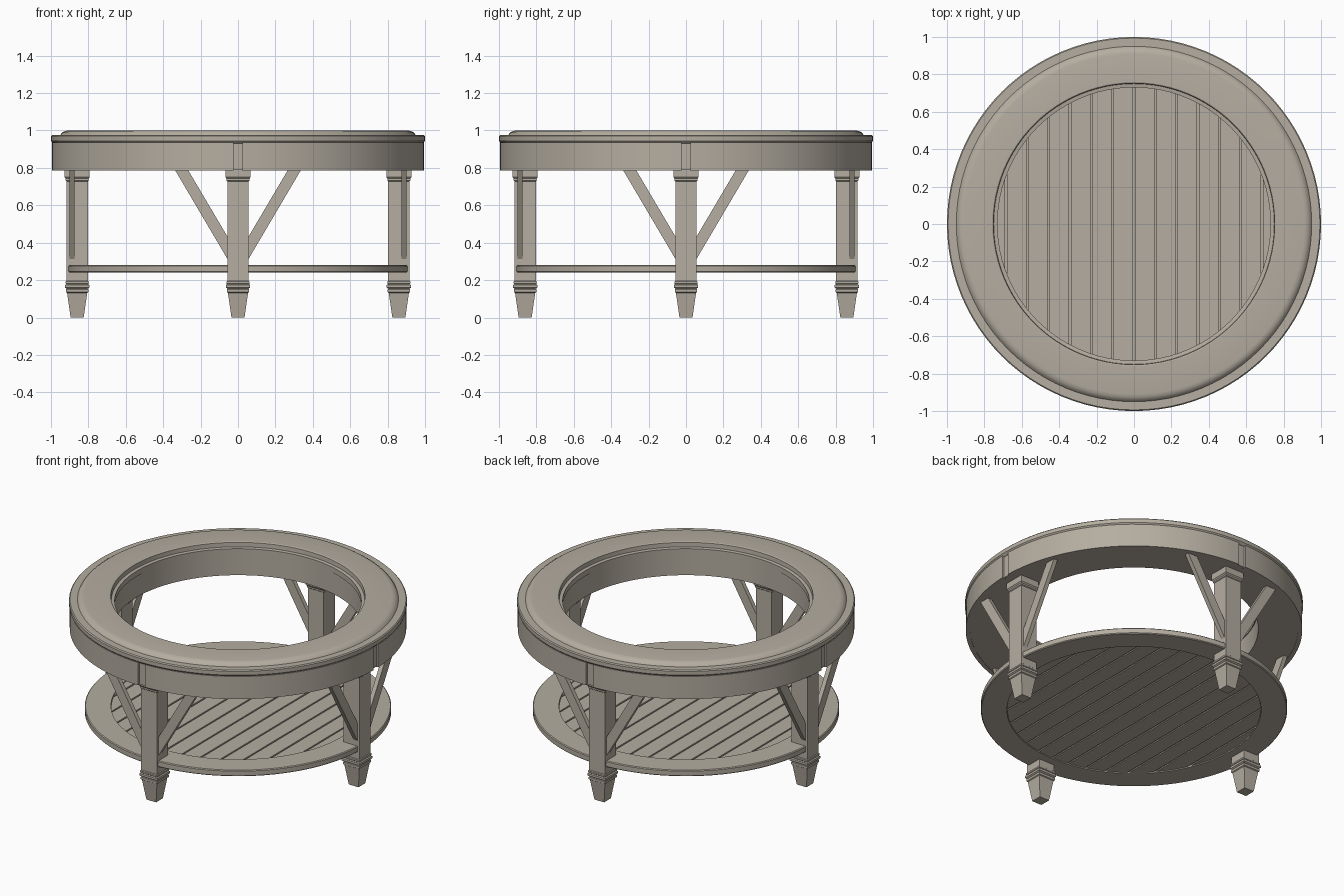
import bpy, bmesh, math
from mathutils import Matrix

cube = bpy.data.objects.get("Cube")
if cube:
    bpy.data.objects.remove(cube, do_unlink=True)

# One painted-wood colour
wood = bpy.data.materials.new("greige_painted_wood")
wood.use_nodes = True
COLOR = (0.46, 0.42, 0.355, 1)
wood.diffuse_color = COLOR
bsdf = next(n for n in wood.node_tree.nodes if n.type == 'BSDF_PRINCIPLED')
bsdf.inputs["Base Color"].default_value = COLOR
bsdf.inputs["Roughness"].default_value = 0.6


def finish(name, bm, smooth=False):
    bmesh.ops.recalc_face_normals(bm, faces=bm.faces)
    mesh = bpy.data.meshes.new(name)
    bm.to_mesh(mesh)
    bm.free()
    mesh.materials.append(wood)
    obj = bpy.data.objects.new(name, mesh)
    bpy.context.collection.objects.link(obj)
    if smooth:
        bpy.ops.object.select_all(action='DESELECT')
        obj.select_set(True)
        bpy.context.view_layer.objects.active = obj
        bpy.ops.object.shade_smooth_by_angle(angle=math.radians(25))
    return obj


def lathe(name, profile, start=0.0, sweep=math.tau, steps=96):
    """Sweep a closed (radius, z) profile round z; partial sweeps get end caps."""
    bm = bmesh.new()
    full = sweep >= math.tau
    count = steps if full else steps + 1
    rings = []
    for i in range(count):
        a = start + sweep * i / steps
        rings.append([bm.verts.new((r * math.cos(a), r * math.sin(a), z)) for r, z in profile])
    n = len(profile)
    for i in range(steps):
        p, q = rings[i], rings[(i + 1) % count]
        for j in range(n):
            k = (j + 1) % n
            bm.faces.new((p[j], q[j], q[k], p[k]))
    if not full:
        bm.faces.new(rings[0])
        bm.faces.new(rings[-1])
    return finish(name, bm, True)


def extrude_outline(bm, outline, depth):
    """Fill an outline of 3D points and extrude it along a vector."""
    face = bm.faces.new([bm.verts.new(p) for p in outline])
    res = bmesh.ops.extrude_face_region(bm, geom=[face], use_keep_orig=True)
    moved = [v for v in res["geom"] if isinstance(v, bmesh.types.BMVert)]
    bmesh.ops.translate(bm, verts=moved, vec=depth)


# Ring top: stepped outer lip, raised rounded field, recessed inner ledge
lathe("top_ring", [(0.73, 0.93), (0.73, 0.965), (0.75, 0.968), (0.752, 0.996), (0.758, 1.0),
                   (0.91, 1.0), (0.927, 0.997), (0.941, 0.988), (0.95, 0.976),
                   (0.994, 0.976), (1.0, 0.97), (1.0, 0.945), (0.994, 0.937), (0.985, 0.93)])

# Apron: solid core with four curved outer panels meeting at narrow joints
lathe("apron_core", [(0.735, 0.79), (0.735, 0.94), (0.984, 0.94), (0.984, 0.79)])
gap = 0.025
for i in range(4):
    lathe(f"apron_panel_{i + 1}", [(0.97, 0.787), (0.97, 0.935), (0.996, 0.935), (0.996, 0.787)],
          i * math.pi / 2 + gap, math.pi / 2 - 2 * gap, 24)

# Lower shelf: rim, thin backing, and planks with chamfered grooves
lathe("shelf_rim", [(0.752, 0.24), (0.752, 0.28), (0.902, 0.28), (0.907, 0.275),
                    (0.907, 0.245), (0.902, 0.24)])
bm = bmesh.new()
bmesh.ops.create_cone(bm, cap_ends=True, segments=96, radius1=0.754, radius2=0.754,
                      depth=0.014, matrix=Matrix.Translation((0, 0, 0.259)))
finish("shelf_backing", bm, True)

pitch, radius = 0.114, 0.75
for i in range(-7, 7):
    x0 = max(i * pitch + 0.005, -radius + 0.002)
    x1 = min((i + 1) * pitch - 0.005, radius - 0.002)
    xs = [x0 + (x1 - x0) * t / 8 for t in range(9)]
    far = [(x, math.sqrt(radius ** 2 - x * x), 0.245) for x in xs]
    near = [(x, -y, z) for x, y, z in reversed(far)]
    bm = bmesh.new()
    extrude_outline(bm, far + near, (0, 0, 0.03))
    finish(f"shelf_plank_{i + 8}", bm)

# Square leg described as (half width, height): tapered foot, collars, post, cap
LEG = [(0.035, 0.0), (0.054, 0.132), (0.06, 0.136), (0.06, 0.15), (0.056, 0.154),
       (0.065, 0.16), (0.065, 0.174), (0.058, 0.178), (0.062, 0.182), (0.062, 0.192),
       (0.057, 0.196), (0.057, 0.728), (0.061, 0.732), (0.061, 0.742), (0.067, 0.75),
       (0.067, 0.795)]
LEG_R = 0.86


def make_leg(name, turn):
    bm = bmesh.new()
    corners = [(-1, -1), (1, -1), (1, 1), (-1, 1)]
    loops = [[bm.verts.new((sx * w, sy * w - LEG_R, z)) for sx, sy in corners] for w, z in LEG]
    for a, b in zip(loops, loops[1:]):
        for j in range(4):
            k = (j + 1) % 4
            bm.faces.new((a[j], a[k], b[k], b[j]))
    bm.faces.new(loops[0])
    bm.faces.new(loops[-1])
    bm.transform(turn)
    finish(name, bm)


def make_brace(name, side, turn):
    """Slanted board from the post up to the apron."""
    bm = bmesh.new()
    outline = [(0.04, 0.285), (0.34, 0.794), (0.27, 0.794), (0.04, 0.405)]
    extrude_outline(bm, [(side * x, -0.902, z) for x, z in outline], (0, 0.028, 0))
    bm.transform(turn)
    finish(name, bm)


# Four legs, each with a pair of braces
for i, place in enumerate(("front", "left", "back", "right")):
    turn = Matrix.Rotation(i * math.pi / 2, 4, 'Z')
    make_leg(f"{place}_leg", turn)
    make_brace(f"{place}_brace_a", 1, turn)
    make_brace(f"{place}_brace_b", -1, turn)
